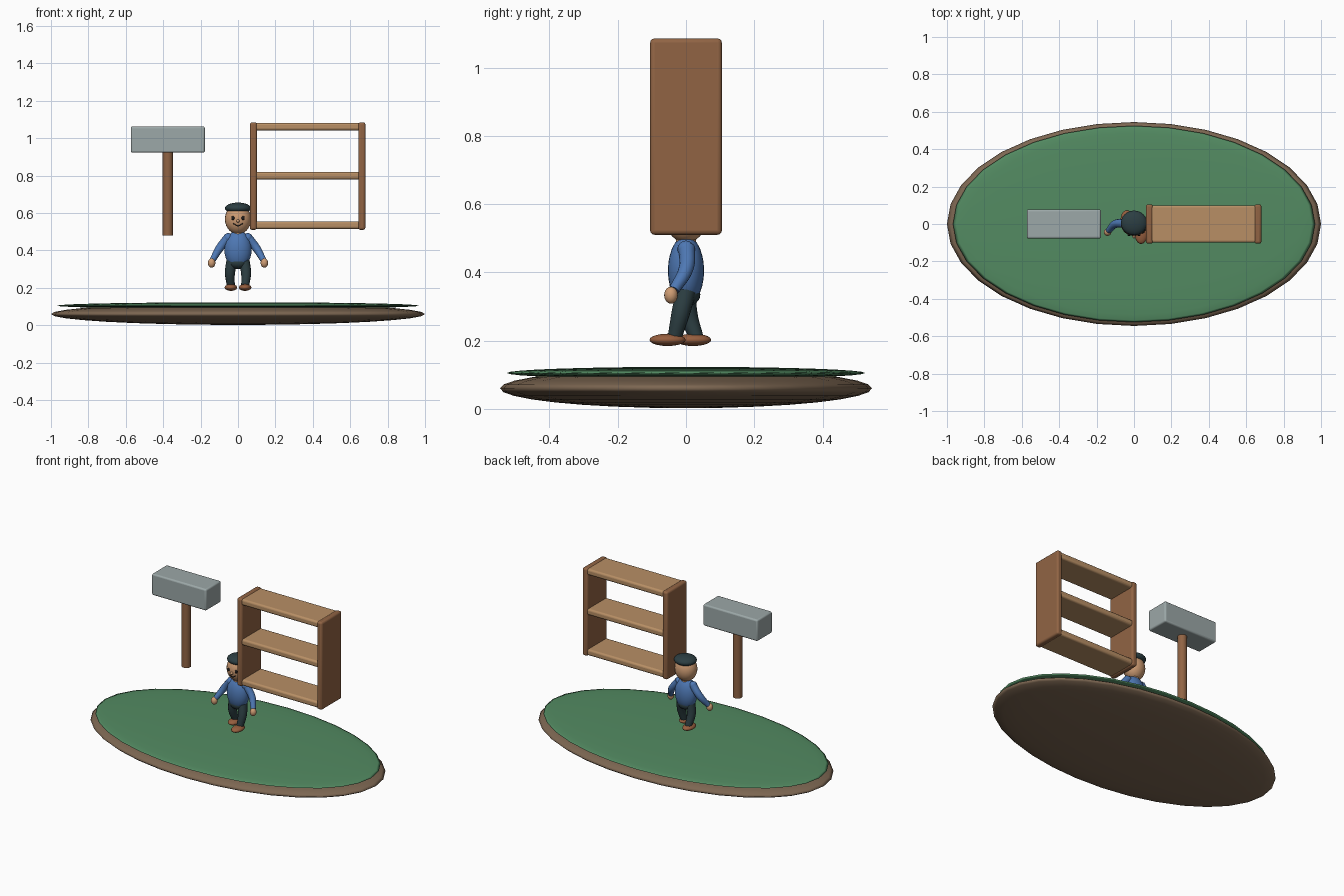
import bpy, math
from mathutils import Vector

if "Cube" in bpy.data.objects:
    bpy.data.objects.remove(bpy.data.objects["Cube"])


def mat(name, r, g, b):
    # 8-bit display colour to linear
    m = bpy.data.materials.new(name)
    m.diffuse_color = [((c / 255 + 0.055) / 1.055) ** 2.4 for c in (r, g, b)] + [1]
    m.use_nodes = True
    m.node_tree.nodes["Principled BSDF"].inputs["Base Color"].default_value = m.diffuse_color
    return m


EARTH = mat("earth", 125, 103, 82)
GRASS = mat("grass", 83, 139, 98)
STEEL = mat("steel", 156, 168, 168)
WOOD = mat("dark_wood", 145, 100, 68)
PLANK = mat("light_wood", 184, 143, 101)
SKIN = mat("skin", 206, 156, 115)
SHIRT = mat("blue_shirt", 78, 120, 180)
DARK = mat("dark_cloth", 44, 62, 66)
SHOE = mat("shoe_leather", 150, 94, 62)
BLACK = mat("black", 30, 28, 28)


def finish(name, m):
    o = bpy.context.object
    o.name = name
    o.data.materials.append(m)
    return o


def ball(name, loc, size, m, seg=32, rings=16):
    bpy.ops.mesh.primitive_uv_sphere_add(segments=seg, ring_count=rings, radius=1, location=loc)
    o = finish(name, m)
    o.scale = size
    bpy.ops.object.transform_apply(location=False, rotation=False, scale=True)
    bpy.ops.object.shade_smooth()
    return o


def box(name, lo, hi, m, bevel=0.012):
    lo, hi = Vector(lo), Vector(hi)
    bpy.ops.mesh.primitive_cube_add(size=1, location=(lo + hi) / 2)
    o = finish(name, m)
    o.scale = hi - lo
    bpy.ops.object.transform_apply(location=False, rotation=False, scale=True)
    b = o.modifiers.new("bevel", 'BEVEL')
    b.width, b.segments = bevel, 3
    bpy.ops.object.shade_smooth_by_angle(angle=math.radians(35))
    return o


def tube(name, pts, radii, m, res=4):
    # smooth tapered limb along a few points
    c = bpy.data.curves.new(name, 'CURVE')
    c.dimensions = '3D'
    c.bevel_depth, c.bevel_resolution = 1, res
    c.use_fill_caps = True
    s = c.splines.new('BEZIER')
    s.resolution_u = 8
    s.bezier_points.add(len(pts) - 1)
    for p, co, r in zip(s.bezier_points, pts, radii):
        p.co, p.radius = co, r
        p.handle_left_type = p.handle_right_type = 'AUTO'
    o = bpy.data.objects.new(name, c)
    bpy.context.collection.objects.link(o)
    c.materials.append(m)
    return o


# Ground island
ball("earth_base", (0, 0, 0.06), (1.0, 0.545, 0.058), EARTH)
ball("grass_top", (0, 0, 0.105), (0.968, 0.525, 0.018), GRASS)

# Mallet floating on the left
bpy.ops.mesh.primitive_cylinder_add(vertices=24, radius=0.028, depth=0.46, location=(-0.375, 0, 0.71))
finish("mallet_handle", WOOD)
bpy.ops.object.shade_smooth_by_angle(angle=math.radians(35))
box("mallet_head", (-0.573, -0.078, 0.923), (-0.177, 0.078, 1.063), STEEL, 0.01)

# Shelf unit on the right
for n, x in (("left", 0.082), ("right", 0.662)):
    box("shelf_side_" + n, (x - 0.019, -0.105, 0.51), (x + 0.019, 0.105, 1.085), WOOD)
for i, z in enumerate((0.535, 0.80, 1.062)):
    box(f"shelf_board_{i}", (0.09, -0.1, z - 0.02), (0.655, 0.1, z + 0.02), PLANK)

# Figure body
ball("torso", (0, 0, 0.405), (0.073, 0.053, 0.102), SHIRT, 24, 14)
ball("hips", (0, 0, 0.335), (0.052, 0.042, 0.035), DARK, 24, 12)
tube("neck", [(0, 0, 0.48), (0, 0, 0.53)], [0.03, 0.03], SKIN)
ball("head", (0, 0, 0.567), (0.07, 0.064, 0.08), SKIN, 24, 14)
ball("cap", (0, 0.006, 0.626), (0.07, 0.066, 0.03), DARK, 24, 12)
ball("nose", (0, -0.065, 0.558), (0.009, 0.012, 0.009), SKIN, 12, 8)
tube("mouth", [(-0.026, -0.054, 0.545), (0, -0.059, 0.532), (0.026, -0.054, 0.545)],
     [0.003] * 3, BLACK, 1)

# Paired parts; the right leg steps forward
for n, s, foot, heel in (("left", -1, 0.022, 0.03), ("right", 1, -0.053, -0.033)):
    ball("eye_" + n, (s * 0.027, -0.058, 0.573), (0.009, 0.006, 0.011), BLACK, 12, 8)
    ball("shoulder_" + n, (s * 0.052, 0, 0.468), (0.025, 0.025, 0.025), SHIRT, 16, 10)
    tube("arm_" + n, [(s * 0.05, 0.003, 0.473), (s * 0.1, 0.0, 0.41), (s * 0.136, -0.035, 0.348)],
         [0.024, 0.022, 0.016], SHIRT)
    ball("hand_" + n, (s * 0.141, -0.044, 0.333), (0.02, 0.02, 0.025), SKIN, 16, 10)
    tube("leg_" + n, [(s * 0.032, 0.0, 0.345), (s * 0.043, heel * 0.35 - 0.004, 0.28), (s * 0.038, heel, 0.21)],
         [0.03, 0.027, 0.021], DARK)
    ball("shoe_" + n, (s * 0.038, foot - 0.001, 0.202), (0.034, 0.053, 0.018), SHOE, 20, 10)
